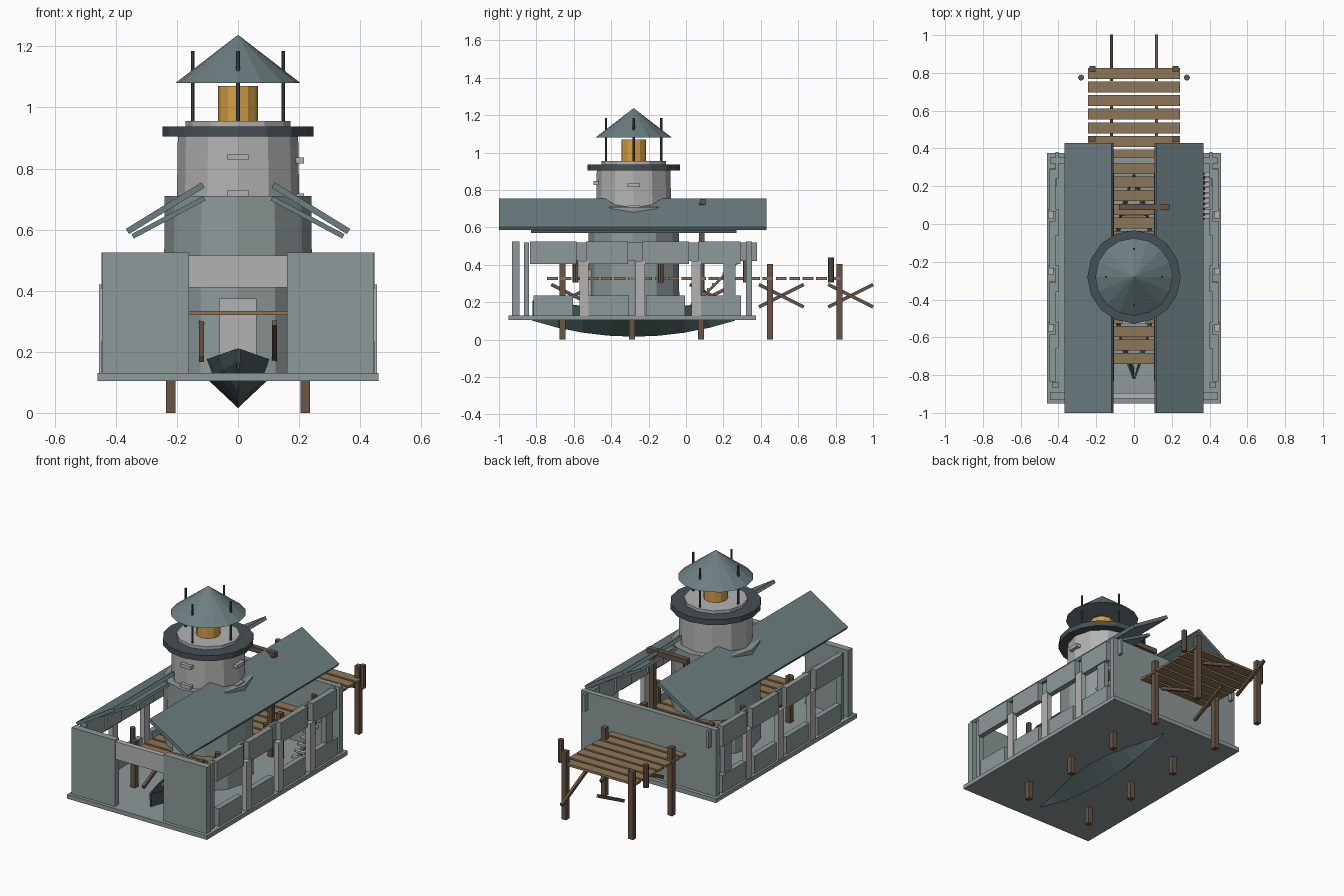
import bpy, bmesh, math
from mathutils import Vector

if "Cube" in bpy.data.objects:
    bpy.data.objects.remove(bpy.data.objects["Cube"])

def mat(name, r, g, b):
    m = bpy.data.materials.new(name)
    m.diffuse_color = (r, g, b, 1)
    m.use_nodes = True
    m.node_tree.nodes["Principled BSDF"].inputs["Base Color"].default_value = m.diffuse_color
    return m

WALL = mat("painted_wall", .27, .32, .32)
PALE = mat("pale_stone", .45, .45, .45)
ROOF = mat("slate", .15, .21, .22)
WOOD = mat("plank_wood", .27, .18, .10)
POST = mat("dark_wood", .14, .09, .06)
IRON = mat("iron", .06, .08, .09)
GOLD = mat("lamp_glow", .65, .34, .06)
HULL = mat("hull_paint", .07, .11, .11)

def finish(name, bm, m):
    bmesh.ops.recalc_face_normals(bm, faces=bm.faces)
    me = bpy.data.meshes.new(name)
    bm.to_mesh(me)
    bm.free()
    me.materials.append(m)
    ob = bpy.data.objects.new(name, me)
    bpy.context.collection.objects.link(ob)
    return ob

def box(name, x0, x1, y0, y1, z0, z1, m):
    bm = bmesh.new()
    bmesh.ops.create_cube(bm, size=1)
    for v in bm.verts:
        v.co = Vector(((x0 + x1) / 2 + v.co.x * (x1 - x0),
                       (y0 + y1) / 2 + v.co.y * (y1 - y0),
                       (z0 + z1) / 2 + v.co.z * (z1 - z0)))
    return finish(name, bm, m)

def cyl(name, x, y, z0, z1, r0, r1, n, m):
    bm = bmesh.new()
    bmesh.ops.create_cone(bm, cap_ends=True, segments=n, radius1=r0, radius2=r1, depth=z1 - z0)
    bmesh.ops.translate(bm, verts=bm.verts, vec=(x, y, (z0 + z1) / 2))
    return finish(name, bm, m)

def bar(name, a, b, w, t, m):
    """Rectangular bar between two points; w across, t thick."""
    a, b = Vector(a), Vector(b)
    ob = box(name, -w / 2, w / 2, -t / 2, t / 2, -(b - a).length / 2, (b - a).length / 2, m)
    ob.rotation_mode = 'QUATERNION'
    ob.rotation_quaternion = (b - a).to_track_quat('Z', 'Y')
    ob.location = (a + b) / 2
    return ob

def roof_board(name, s, x0, z0, x1, z1, y0, y1, t, m):
    n = Vector((z0 - z1, x1 - x0)).normalized() * t / 2
    prof = [(x0 + n.x, z0 + n.y), (x1 + n.x, z1 + n.y), (x1 - n.x, z1 - n.y), (x0 - n.x, z0 - n.y)]
    bm = bmesh.new()
    f = bm.faces.new([bm.verts.new((s * x, y0, z)) for x, z in prof])
    ext = bmesh.ops.extrude_face_region(bm, geom=[f])["geom"]
    bm.faces.new([v for v in f.verts]) if not f.is_valid else None
    bmesh.ops.translate(bm, verts=[v for v in ext if isinstance(v, bmesh.types.BMVert)], vec=(0, y1 - y0, 0))
    return finish(name, bm, m)

# Floor, front wall with doorway, back wall
box("floor_slab", -.46, .46, -.95, .375, .105, .13, WALL)
for s in (-1, 1):
    a, b = sorted((s * .16, s * .445))
    box("front_wall", a, b, -.93, -.89, .13, .525, WALL)
    a, b = sorted((s * .40, s * .435))
    box("corner_post", a, b, -.865, -.84, .13, .52, WALL)
box("door_header", -.16, .16, -.925, -.895, .41, .515, PALE)
box("back_wall", -.445, .445, .32, .352, .13, .525, WALL)

# Side walls: open bays of low and high panels between posts
for s in (-1, 1):
    for i in range(4):
        y = -.71 + .3 * i
        o = .012 * (i % 2)
        a, b = sorted((s * .415, s * .447))
        box("low_panel", a, b, y - .105 - o, y + .105, .13, .235, WALL)
        box("high_panel", a, b, y - .125, y + .125 - 2 * o, .405, .525, WALL)
        a, b = sorted((s * .40, s * .415))
        box("inner_panel_strip", a, b, y + .05, y + .19, .42, .52, WALL)
        if i < 3:
            a, b = sorted((s * .425, s * .455))
            box("side_post", a, b, y + .14, y + .19, .13, .42, PALE)
    a, b = sorted((s * .41, s * .44))
    box("rear_side_post", a, b, .20, .265, .13, .41, WALL)

# Roof slopes, open along the ridge
for s in (-1, 1):
    roof_board("roof_slope", s, .115, .746, .362, .594, -1, .43, .02, ROOF)
    roof_board("roof_underlayer", s, .11, .703, .345, .578, -.83, .27, .016, ROOF)

# Lighthouse tower
TY = -.28
cyl("tower_base", 0, TY, .13, .71, .245, .24, 12, WALL)
cyl("tower_shaft", 0, TY, .71, .905, .2, .197, 12, PALE)
cyl("gallery_ring", 0, TY, .905, .937, .247, .247, 16, IRON)
cyl("lamp_floor", 0, TY, .937, .955, .172, .172, 12, PALE)
cyl("lamp", 0, TY, .955, 1.07, .066, .066, 12, GOLD)
bm = bmesh.new()
rim = [bm.verts.new((.205 * math.cos(k * math.pi / 8), TY + .205 * math.sin(k * math.pi / 8), 1.08)) for k in range(16)]
tip = bm.verts.new((0, TY, 1.238))
bm.faces.new(rim)
for k in range(16):
    bm.faces.new((rim[k], rim[(k + 1) % 16], tip))
finish("lamp_roof", bm, ROOF)
for dx, dy in ((1, 0), (-1, 0), (0, 1), (0, -1)):
    cyl("lamp_roof_post", dx * .148, TY + dy * .148, .95, 1.185, .006, .006, 8, IRON)
box("tower_door", -.06, .06, TY - .25, TY - .2, .13, .375, PALE)
for z in (.838, .72):
    box("front_tower_window", -.034, .034, TY - .215, TY - .18, z - .01, z + .01, PALE)
    box("side_tower_window", .18, .216, TY - .034, TY + .034, z - .022, z - .002, PALE)

# Pier: planks, piles and braces
for i in range(22):
    y = -.713 + .0719 * i
    box("pier_plank", -.243, .243, y - .029, y + .029, .32, .334, WOOD)
for i in range(5):
    y = -.66 + .37 * i
    for s in (-1, 1):
        box("pier_pile", s * .22 - .015, s * .22 + .015, y - .016, y + .016, 0, .405, POST)
        bar("pier_brace", (s * .12, y - .06, .235 + s * .06), (s * .12, y + .18, .235 - s * .06), .016, .018, POST)
for i in range(4):
    y = -.59 + .455 * i
    for s in (-1, 1):
        cyl("mooring_post", s * .28, y, .305, .44, .016, .016, 8, POST)

# Hoist: mast, beam and hanging line
box("hoist_mast", .145, .175, .07, .1, .13, .73, POST)
box("hoist_beam", -.08, .187, .075, .105, .722, .752, POST)
cyl("hoist_line", -.05, .09, .43, .725, .005, .005, 6, IRON)

# Slatted steps beside the right wall
for i in range(9):
    y, z = .04 + .028 * i, .19 + .027 * i
    box("step", .33, .40, y - .012, y + .012, z - .006, z + .006, PALE)
bar("step_rail", (.365, .27, .41), (.365, .03, .17), .02, .014, POST)

# Boat: pointed V hull, open on top
bm = bmesh.new()
rows = []
for i in range(9):
    t = -1 + i / 4
    w = .115 * (1 - t * t) + .003
    y = TY + .54 * t
    zt, zk = .17 + .04 * t * t, .02 + .085 * t * t
    rows.append([bm.verts.new(p) for p in ((-w, y, zt), (-w * .8, y, zk * .4 + zt * .6), (0, y, zk),
                                           (w * .8, y, zk * .4 + zt * .6), (w, y, zt))])
for p, q in zip(rows, rows[1:]):
    for k in range(4):
        bm.faces.new((p[k], p[k + 1], q[k + 1], q[k]))
boat = finish("boat_hull", bm, HULL)
sol = boat.modifiers.new("thickness", 'SOLIDIFY')
sol.thickness, sol.offset = .008, 0
for y in (-.62, .02):
    box("boat_seat", -.065, .065, y - .025, y + .025, .168, .18, WOOD)
